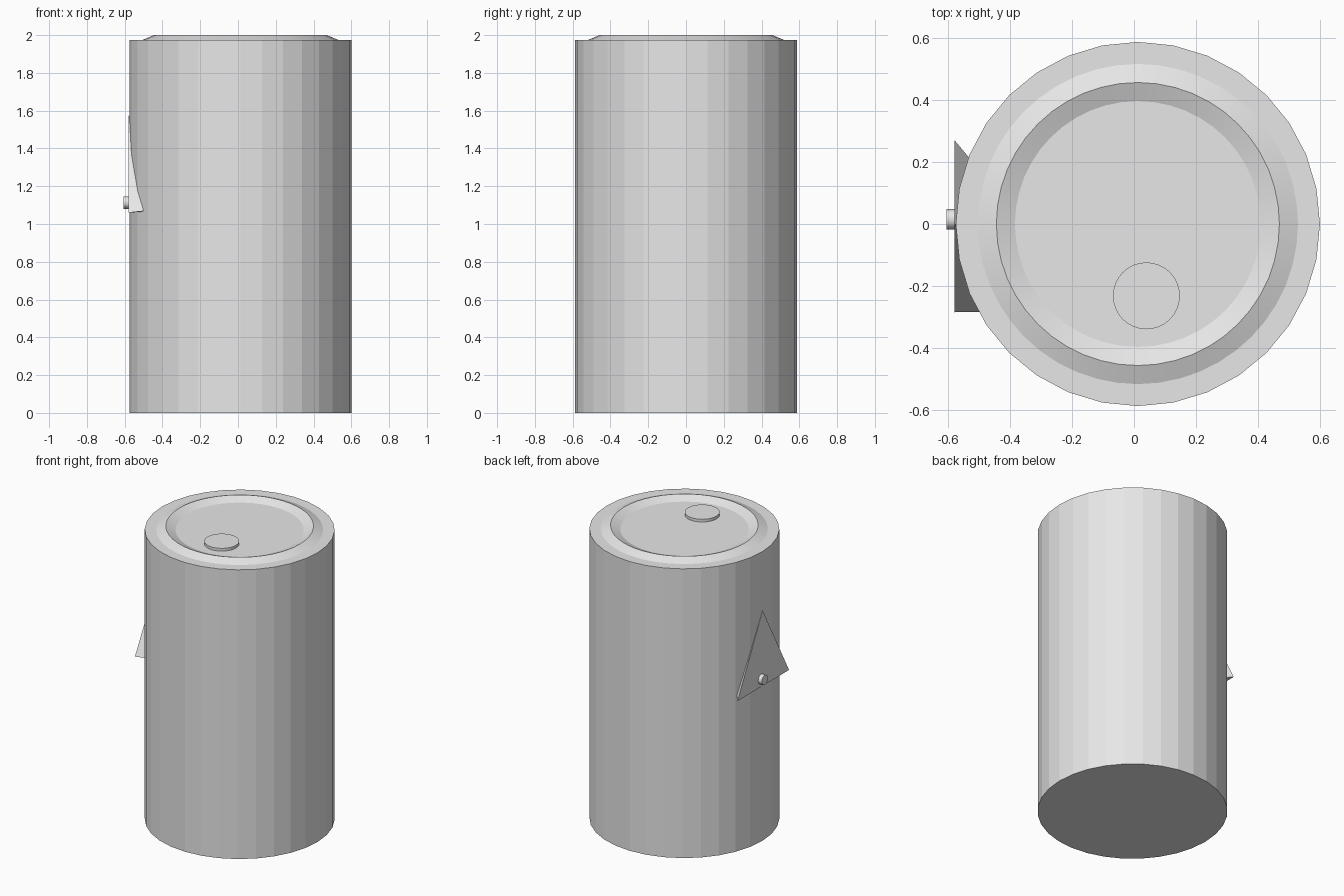
import bpy, bmesh, math
from mathutils import Vector

if "Cube" in bpy.data.objects:
    bpy.data.objects.remove(bpy.data.objects["Cube"])

grey = bpy.data.materials.new("light_grey")
grey.diffuse_color = (0.8, 0.8, 0.8, 1)
grey.use_nodes = True
grey.node_tree.nodes["Principled BSDF"].inputs["Base Color"].default_value = grey.diffuse_color


def finish(name, bm):
    bmesh.ops.recalc_face_normals(bm, faces=bm.faces[:])
    mesh = bpy.data.meshes.new(name)
    bm.to_mesh(mesh)
    bm.free()
    mesh.materials.append(grey)
    obj = bpy.data.objects.new(name, mesh)
    bpy.context.collection.objects.link(obj)
    return obj


def cylinder(name, sides, radius, depth, centre, along_x=False):
    bm = bmesh.new()
    bmesh.ops.create_cone(bm, cap_ends=True, segments=sides, radius1=radius,
                          radius2=radius, depth=depth)
    obj = finish(name, bm)
    obj.location = centre
    if along_x:
        obj.rotation_euler.y = math.pi / 2
    return obj


CX = 0.0125      # axis of the can
TOP = 1.975      # flat top of the can

# Can body with 32 flat sides
cylinder("can_body", 32, 0.588, TOP, (CX, 0, TOP / 2))

# Raised rim: ring with a diamond section, half sunk in the top
bm = bmesh.new()
profile = [(0.517, TOP), (0.457, 2.0), (0.397, TOP), (0.457, TOP - 0.025)]
loops = []
for i in range(48):
    a = math.tau * i / 48
    loops.append([bm.verts.new((CX + r * math.cos(a), r * math.sin(a), z))
                  for r, z in profile])
for i in range(48):
    p, q = loops[i], loops[(i + 1) % 48]
    for j in range(4):
        k = (j + 1) % 4
        bm.faces.new((p[j], q[j], q[k], p[k]))
rim = finish("top_rim", bm)
for poly in rim.data.polygons:
    poly.use_smooth = True
rim.data.set_sharp_from_angle(angle=math.radians(20))

# Round cap on the lid
cylinder("opening_cap", 32, 0.108, 0.04, (0.04, -0.232, 1.974))

# Triangular wedge on the left side, tapering into the body
bm = bmesh.new()
for p in [(-0.579, 0.27, 1.06), (-0.579, -0.285, 1.06), (-0.579, 0.0, 1.575),
          (-0.28, -0.09, 1.08), (-0.45, -0.283, 1.075)]:
    bm.verts.new(Vector(p))
bmesh.ops.convex_hull(bm, input=bm.verts[:])
finish("side_wedge", bm)

# Small round button on the wedge
cylinder("wedge_button", 32, 0.033, 0.04, (-0.586, 0.015, 1.113), True)
